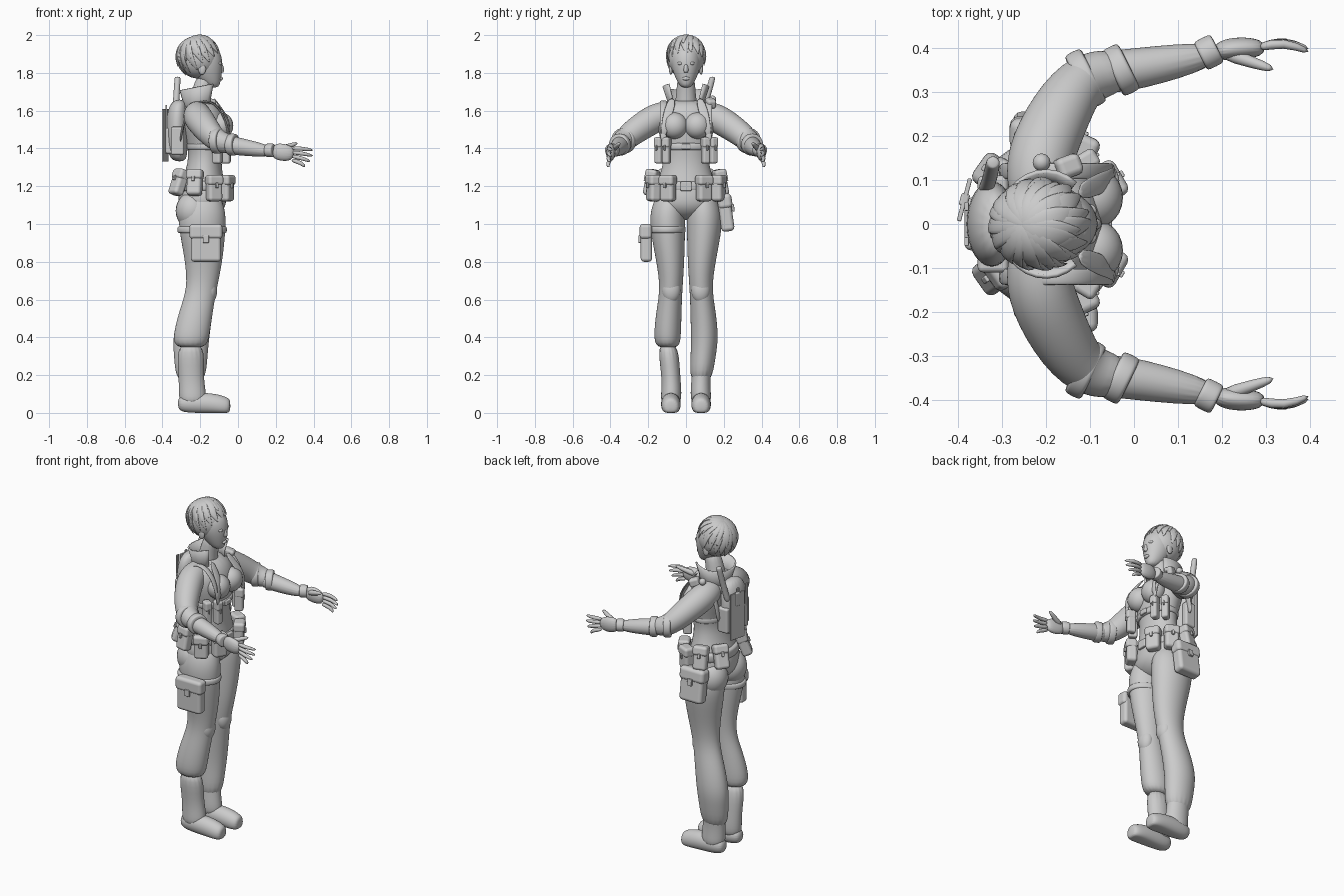
import bpy, bmesh, math, random
from mathutils import Matrix, Vector

random.seed(4)
cube = bpy.data.objects.get("Cube")
if cube:
    bpy.data.objects.remove(cube)

shade = (.6, .6, .6, 1)
grey = bpy.data.materials.new("plain_grey")
grey.use_nodes = True
grey.diffuse_color = shade
grey.node_tree.nodes["Principled BSDF"].inputs["Base Color"].default_value = shade


def finish(name, bm):
    """Turn a bmesh into a smooth shaded grey object."""
    bmesh.ops.recalc_face_normals(bm, faces=bm.faces)
    for face in bm.faces:
        face.smooth = True
    mesh = bpy.data.meshes.new(name)
    bm.to_mesh(mesh)
    bm.free()
    mesh.materials.append(grey)
    obj = bpy.data.objects.new(name, mesh)
    bpy.context.scene.collection.objects.link(obj)
    return obj


def tube(name, rings, squash=1, flat=False, side=None, count=16):
    """Loft rings of centre and radius; flat rings lie level, others follow the path."""
    bm = bmesh.new()
    loops = []
    centres = [Vector(ring[:3]) for ring in rings]
    last = len(rings) - 1
    for i, ring in enumerate(rings):
        along = (centres[min(i + 1, last)] - centres[max(i - 1, 0)]).normalized()
        if flat:
            across, over = Vector((1, 0, 0)), Vector((0, 1, 0))
        else:
            across = Vector(side) if side else along.cross(Vector((0, 0, 1)))
            across = (across - along * across.dot(along)).normalized()
            over = across.cross(along)
        loop = []
        for k in range(count):
            angle = math.tau * k / count
            offset = across * math.cos(angle) + over * math.sin(angle) * squash
            point = centres[i] + offset * ring[3]
            point.z = max(point.z, 0)
            loop.append(bm.verts.new(point))
        loops.append(loop)
    for low, high in zip(loops, loops[1:]):
        for k in range(count):
            j = (k + 1) % count
            bm.faces.new((low[k], low[j], high[j], high[k]))
    bm.faces.new(loops[0])
    bm.faces.new(loops[-1])
    smooth = finish(name, bm).modifiers.new("smooth", "SUBSURF")
    smooth.levels = smooth.render_levels = 2 if count > 8 else 1


def column(name, profile, squash, place_y=lambda z: 0):
    """Upright loft from (x, z, radius) with y given by a rule."""
    tube(name, [(x, place_y(z), z, radius) for x, z, radius in profile], squash, flat=True)


def hoop(name, centre, half, radius, squash=1, flat=False):
    """Short band around a limb or the body."""
    rings = [(*(Vector(centre) + Vector(half) * t), radius * (1 if abs(t) < 1 else .9))
             for t in (-1, -.8, .8, 1)]
    tube(name, rings, squash, flat)


def ball(name, centre, radii, tilt=0):
    bm = bmesh.new()
    matrix = Matrix.Translation(centre) @ Matrix.Rotation(tilt, 4, "Y") @ Matrix.Diagonal((*radii, 1))
    bmesh.ops.create_uvsphere(bm, u_segments=24, v_segments=14, radius=1, matrix=matrix)
    finish(name, bm)


def frame(centre, yaw=0, tilt=0):
    turn = Matrix.Rotation(math.radians(yaw), 4, "Z") @ Matrix.Rotation(math.radians(tilt), 4, "Y")
    return Matrix.Translation(centre) @ turn


def box(name, place, size, offset=(0, 0, 0), roundness=.3):
    bm = bmesh.new()
    matrix = place @ Matrix.Translation(offset) @ Matrix.Diagonal((*size, 1))
    bmesh.ops.create_cube(bm, size=1, matrix=matrix)
    bevel = finish(name, bm).modifiers.new("bevel", "BEVEL")
    bevel.width = min(size) * roundness
    bevel.segments = 3
    bevel.harden_normals = True


def pouch(name, centre, size, yaw, tilt=0):
    """Pouch with flap and clip; its depth faces outward along yaw."""
    place = frame(centre, yaw, tilt)
    depth, width, height = size
    box(name, place, size)
    box(name + "_flap", place, (depth * 1.1, width * 1.1, height * .4), (depth * .05, 0, height * .3))
    box(name + "_clip", place, (depth * .2, width * .2, height * .2), (depth * .6, 0, height * .1))


def mirrored(points, s):
    return [(x, s * y, z, radius) for x, y, z, radius in points]


# Torso, neck and head
column("torso", [(-.19, 1.02, .05), (-.19, 1.07, .12), (-.19, 1.14, .14), (-.18, 1.3, .09), (-.17, 1.4, .09),
                 (-.18, 1.52, .12), (-.19, 1.61, .11), (-.2, 1.66, .06)], 1.35)
column("neck", [(-.21, 1.6, .07), (-.2, 1.68, .05), (-.17, 1.8, .05)], 1)
column("head", [(-.13, 1.72, .03), (-.15, 1.76, .06), (-.17, 1.82, .09), (-.18, 1.88, .1),
                (-.19, 1.95, .08)], .85)
column("nose", [(-.09, 1.85, .01), (-.084, 1.81, .014), (-.09, 1.8, .01)], 1)
ball("lips", (-.09, 0, 1.77), (.01, .02, .01))

# Short swept hair: a cap covered by two layers of tapering locks
crown = Vector((-.21, 0, 1.88))
ball("hair_cap", crown, (.11, .1, .11), -.35)
lean = Matrix.Rotation(-.35, 3, "Y")
for layer in range(2):
    for i in range(17):
        turn = math.tau * i / 17 + random.uniform(-.1, .1)
        end = 1.95 - .2 * math.cos(turn) - layer / 2 + random.uniform(-.1, .1)
        path = []
        for k in range(6):
            t = k / 5
            theta, phi = (end + .15) * t - .15, turn + t / 3
            point = Vector((math.sin(theta) * math.cos(phi), .9 * math.sin(theta) * math.sin(phi),
                            math.cos(theta)))
            point = crown + lean @ point * (.112 + .002 * layer + .001 * k)
            path.append((*point, .002 + .03 * math.sin(math.pi * (.1 + .9 * t))))
        tube("hair_lock", path, .3, side=lean @ Vector((-math.sin(turn), math.cos(turn), 0)), count=8)

# Flared standing collar, open at the front
bm = bmesh.new()
rows = []
for k in range(21):
    angle = math.radians(50 + 260 * k / 20)
    c, s = math.cos(angle), math.sin(angle)
    rows.append([bm.verts.new((radius * c - .2, radius * s * 1.15, z + .02 * c))
                 for radius, z in ((.08, 1.61), (.08, 1.66), (.1, 1.73))])
for near, far in zip(rows, rows[1:]):
    for j in range(2):
        bm.faces.new((near[j], far[j], far[j + 1], near[j + 1]))
finish("collar", bm).modifiers.new("cloth", "SOLIDIFY").thickness = .01

sleeve = [(-.21, .02, 1.59, .06), (-.22, .1, 1.58, .075), (-.21, .17, 1.56, .08), (-.15, .29, 1.48, .07),
          (-.1, .34, 1.43, .06), (-.02, .35, 1.42, .05)]
forearm = [(-.1, .34, 1.43, .05), (0, .35, 1.41, .05), (.2, .39, 1.38, .03)]
palm = [(.18, .39, 1.39, .02), (.23, .4, 1.38, .028), (.3, .4, 1.37, .02)]
thumb = [(.2, .39, 1.39, .02), (.26, .37, 1.41, .015), (.32, .35, 1.43, .01)]
arm_bands = {"sleeve_band": (-.11, .33, 1.44, .07), "rolled_cuff": (-.03, .35, 1.42, .06),
             "wristband": (.17, .39, 1.39, .037)}
lapel = [(-.13, .07, 1.67, .02), (-.08, .09, 1.6, .03), (-.04, .11, 1.54, .02), (-.05, .12, 1.46, .02)]
trousers = [(-.19, 1.18, .08), (-.19, 1.09, .125), (-.19, .99, .13), (-.18, .8, .1), (-.19, .66, .08),
            (-.22, .55, .09), (-.25, .4, .1)]
boot_shaft = [(-.25, .38, .08), (-.25, .2, .065), (-.24, .1, .075), (-.24, .04, .07)]
foot = [(-.32, .05, .03), (-.28, .05, .05), (-.15, .05, .055), (-.06, .03, .05), (-.04, .03, .03)]
# One trouser leg runs to the ankle, the other is gathered above a tall boot
hems = {1: [(-.25, .3, .09), (-.25, .15, .08)], -1: [(-.25, .34, .08)]}

for s, label in ((1, "left"), (-1, "right")):
    # Bust and face
    ball(label + "_bust", (-.09, s * .06, 1.52), (.065, .07, .07))
    ball(label + "_eye", (-.1, s * .03, 1.85), (.015, .015, .01))
    ball(label + "_ear", (-.19, s * .08, 1.82), (.02, .01, .03))
    # Arm with sleeve and bands
    tube(label + "_sleeve", mirrored(sleeve, s))
    tube(label + "_forearm", mirrored(forearm, s))
    for part, (x, y, z, radius) in arm_bands.items():
        hoop(label + "_" + part, (x, s * y, z), (.02, s * .01, 0), radius)
    # Hand
    tube(label + "_palm", mirrored(palm, s), 1.8)
    tube(label + "_thumb", mirrored(thumb, s), count=8)
    for k in range(4):
        drop = .02 * k
        tip = .4 - .015 * k * (k - 1) / 2
        finger = [(.28, .4, 1.4 - drop, .013), (.34, .415, 1.4 - drop * 1.3, .012),
                  (tip, .39 + drop / 3, 1.39 - drop * 1.5, .008)]
        tube(label + "_finger", mirrored(finger, s), count=8)
    # Hip, leg and boot; the knees swing inward
    leg_y = lambda z: s * (.088 + .012 * math.cos(11 * (z - .42)))
    ball(label + "_seat", (-.24, s * .09, 1.07), (.09, .09, .1))
    column(label + "_trouser_leg", trousers + hems[s], .75, leg_y)
    column(label + "_boot_shaft", boot_shaft, .75, leg_y)
    tube(label + "_boot_foot", [(x, s * .08, z, radius) for x, z, radius in foot], 1.1)
    ball(label + "_knee_pad", (-.15, leg_y(.65), .65), (.04, .05, .07))
    # Harness strap arched over the shoulder, and lapel
    arch = [math.pi * k / 8 for k in range(9)]
    strap = [(.13 * math.cos(a) - .175, s * .12, 1.43 + .225 * math.sin(a), .02) for a in arch]
    tube(label + "_harness_strap", strap, .3, side=(0, 1, 0), count=8)
    tube(label + "_lapel", mirrored(lapel, s), .2, side=(0, 1, 0), count=8)
    # Pouches set around the chest and the belt
    for angle in (40, 62):
        a = math.radians(angle)
        pouch(label + "_chest_pouch", (.15 * math.cos(a) - .18, s * .16 * math.sin(a), 1.39),
              (.05, .04, .14), s * angle / 2)
    for angle in (30, 65, 105, 145):
        a = math.radians(angle)
        lift = .03 if angle > 90 else 0
        pouch(label + "_belt_pouch", (.15 * math.cos(a) - .19, s * .19 * math.sin(a), 1.19 + lift),
              (.06, .08, .14), s * angle, min(0, 60 - angle) / 4)

# Belts, buckles and strap
hoop("waist_belt", (-.19, 0, 1.2), (0, 0, .03), .13, 1.35, True)
hoop("chest_rig_band", (-.17, 0, 1.41), (0, 0, .02), .105, 1.3, True)
hoop("thigh_strap", (-.19, -.1, .97), (0, 0, .02), .135, .75, True)
box("belt_buckle", frame((-.06, 0, 1.2)), (.02, .06, .05))
box("rig_buckle", frame((-.07, 0, 1.41)), (.02, .05, .03))

# Large thigh pouch and hip bag on opposite sides
pouch("thigh_pouch", (-.17, -.21, .9), (.06, .16, .2), -90)
pouch("hip_bag", (-.2, .21, 1.06), (.07, .15, .2), 90, -8)

# Rounded backpack with pockets and straps
column("backpack", [(-.31, 1.33, .03), (-.32, 1.37, .055), (-.325, 1.5, .06), (-.32, 1.61, .055),
                    (-.31, 1.66, .03)], 1.7)
pack = frame((-.32, 0, 1.5), 180)
box("backpack_pocket", pack, (.05, .12, .14), (.04, 0, -.06))
for s in (1, -1):
    box("backpack_side_pocket", pack, (.07, .04, .15), (0, s * .09, -.06))
    box("backpack_strap", pack, (.01, .02, .26), (.06, s * .04, 0))

# Thin blade on the back, rod, shoulder radio and knob
blade = frame((-.385, .055, 1.47), 165)
box("back_blade", blade, (.01, .1, .28))
box("back_blade_grip", blade, (.02, .03, .08), (0, 0, .1))
tube("backpack_rod", [(-.34, .08, 1.55, .017), (-.33, .09, 1.6, .017), (-.32, .14, 1.77, .017),
                      (-.32, .14, 1.78, .014)], side=(1, 0, 0))
box("shoulder_radio", frame((-.15, .13, 1.64), 20, 20), (.06, .05, .05))
ball("shoulder_knob", (-.21, .14, 1.66), (.02, .02, .02))
